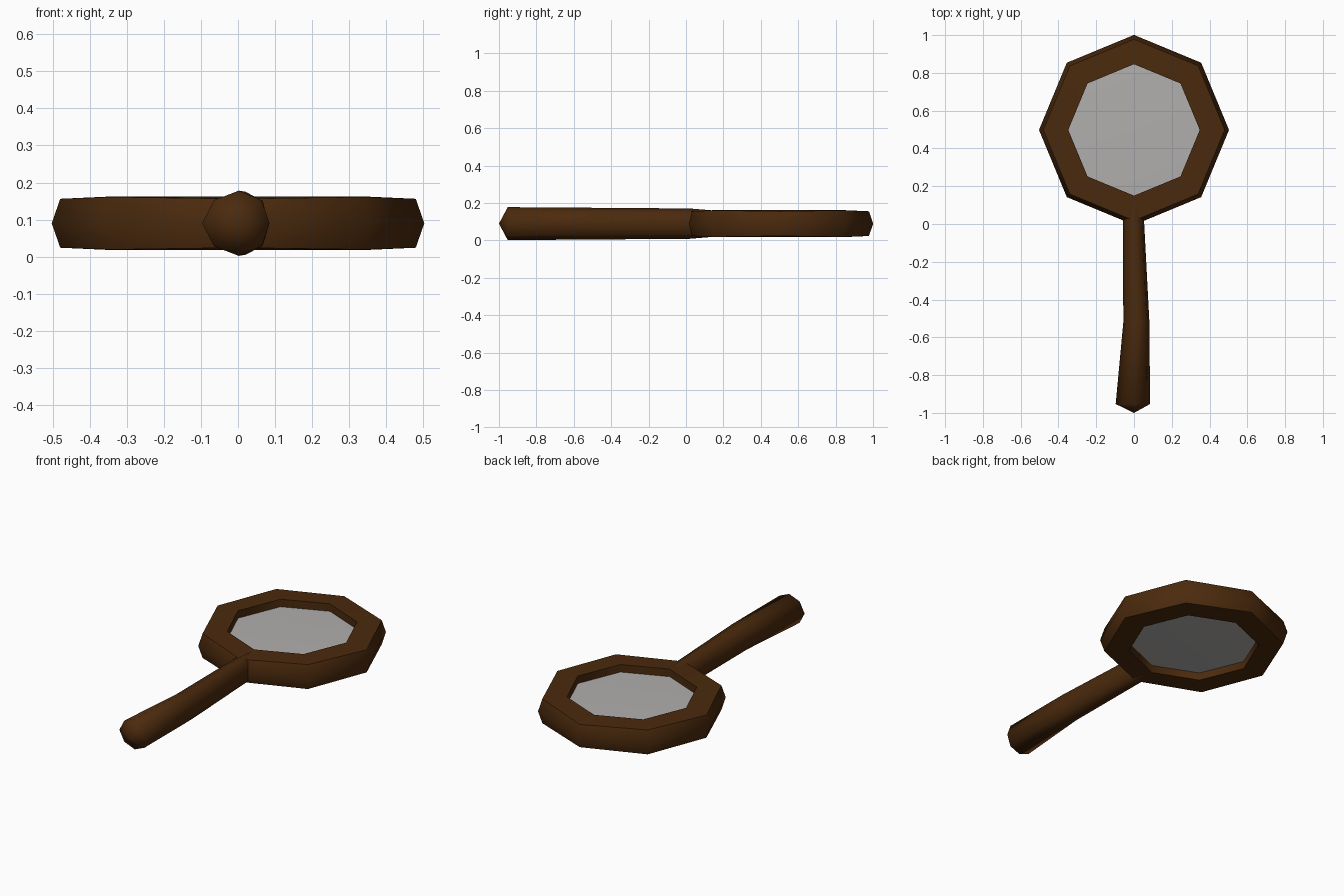
import bpy, math

if "Cube" in bpy.data.objects:
    bpy.data.objects.remove(bpy.data.objects["Cube"])

def material(name, col):
    m = bpy.data.materials.new(name)
    m.diffuse_color = col
    m.use_nodes = True
    m.node_tree.nodes["Principled BSDF"].inputs["Base Color"].default_value = m.diffuse_color
    return m

wood = material("dark_wood", (0.070, 0.023, 0.0040, 1))
glass = material("grey_glass", (0.44, 0.43, 0.42, 0.92))
N, MID, CY = 8, 0.09, 0.498

def build(name, verts, faces, mat, angle):
    me = bpy.data.meshes.new(name)
    me.from_pydata(verts, [], faces)
    me.materials.append(mat)
    ob = bpy.data.objects.new(name, me)
    bpy.context.collection.objects.link(ob)
    bpy.ops.object.select_all(action='DESELECT')
    bpy.context.view_layer.objects.active = ob
    ob.select_set(True)
    # consistent outward normals
    bpy.ops.object.mode_set(mode='EDIT')
    bpy.ops.mesh.select_all(action='SELECT')
    bpy.ops.mesh.normals_make_consistent(inside=False)
    bpy.ops.object.mode_set(mode='OBJECT')
    bpy.ops.object.shade_smooth_by_angle(angle=math.radians(angle))
    return ob

def bridge(a, b, n):
    return [(a + i, a + (i + 1) % n, b + (i + 1) % n, b + i) for i in range(n)]

def ring(r, z):
    return [(r * math.cos(2 * math.pi * i / N), CY + r * math.sin(2 * math.pi * i / N), z)
            for i in range(N)]

# Octagonal frame: five-sided section swept round the lens centre
verts = []
for i in range(N):
    a = 2 * math.pi * i / N
    h = 0.071 if i % 2 else 0.066
    for r, z in ((0.503, 0), (0.48, h), (0.348, 0.072), (0.348, -0.072), (0.48, -h)):
        verts.append((r * math.cos(a), CY + r * math.sin(a), MID + z))
faces = []
for i in range(N):
    faces += bridge(i * 5, (i + 1) % N * 5, 5)
build("frame", verts, faces, wood, 50)

# Lens: octagonal plate set inside the frame, very slightly domed on both sides
verts = ring(0.352, MID - 0.028) + ring(0.352, MID + 0.028)
verts += [(0, CY, MID - 0.036), (0, CY, MID + 0.036)]
faces = bridge(0, N, N)
for start, centre in ((0, 2 * N), (N, 2 * N + 1)):
    faces += [(start + i, start + (i + 1) % N, centre) for i in range(N)]
build("lens", verts, faces, glass, 30)

# Handle: eight-sided loft, slightly bent, with a blunt pointed end
# (y, centre x, half width, half height)
sections = [(0.14, -0.003, 0.047, 0.071), (0.02, -0.003, 0.056, 0.081),
            (-0.52, 0.0125, 0.069, 0.085), (-0.953, -0.006, 0.091, 0.088)]
verts = [(cx + w * math.cos(2 * math.pi * i / N) + 0.008 * abs(math.sin(2 * math.pi * i / N)),
          y, MID + h * math.sin(2 * math.pi * i / N))
         for y, cx, w, h in sections for i in range(N)]
faces = [tuple(range(N))]
for k in range(len(sections) - 1):
    faces += bridge(k * N, (k + 1) * N, N)
verts.append((0, -1.0, MID))
last = (len(sections) - 1) * N
faces += [(last + i, last + (i + 1) % N, len(verts) - 1) for i in range(N)]
build("handle", verts, faces, wood, 75)
